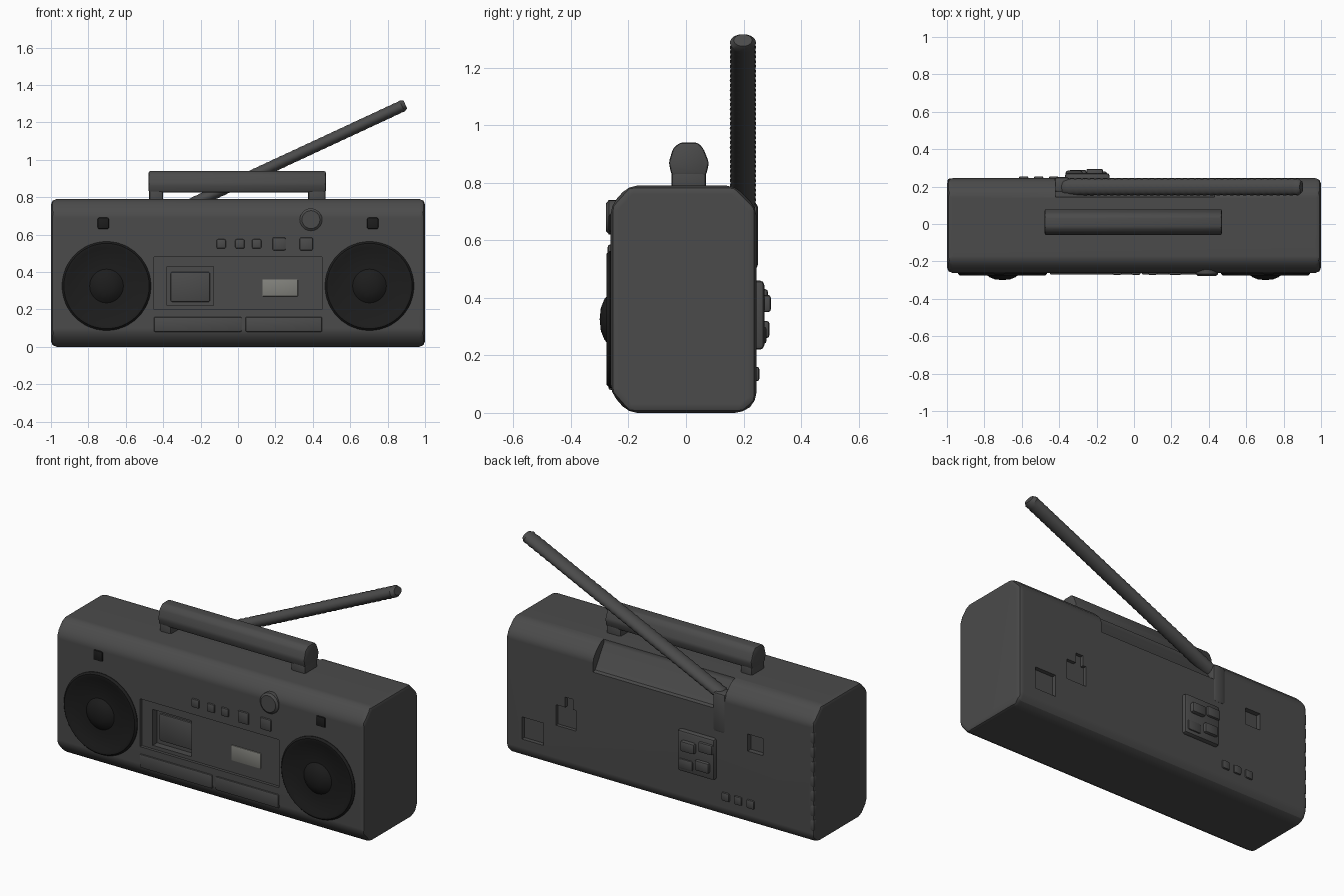
import bpy, bmesh, math
from mathutils import Vector

if "Cube" in bpy.data.objects:
    bpy.data.objects.remove(bpy.data.objects["Cube"])


def material(name, r, g, b):
    m = bpy.data.materials.new(name)
    m.diffuse_color = (r, g, b, 1)
    m.use_nodes = True
    m.node_tree.nodes["Principled BSDF"].inputs["Base Color"].default_value = m.diffuse_color
    return m


GREY = material("dark_grey", 0.07, 0.07, 0.07)
BLACK = material("black", 0.012, 0.012, 0.012)
LIGHT = material("display_grey", 0.22, 0.22, 0.20)


def finish(name, bm, mat, angle=35):
    bmesh.ops.recalc_face_normals(bm, faces=bm.faces)
    me = bpy.data.meshes.new(name)
    bm.to_mesh(me)
    bm.free()
    me.materials.append(mat)
    ob = bpy.data.objects.new(name, me)
    bpy.context.collection.objects.link(ob)
    bpy.ops.object.select_all(action='DESELECT')
    ob.select_set(True)
    bpy.context.view_layer.objects.active = ob
    bpy.ops.object.shade_smooth_by_angle(angle=math.radians(angle))
    return ob


def box(name, x, y, z, mat=GREY, bevel=0.008, segs=2):
    """Bevelled box given as (min, max) ranges."""
    bm = bmesh.new()
    bmesh.ops.create_cube(bm, size=1)
    for v in bm.verts:
        v.co = Vector([(a + b) / 2 + c * (b - a) for (a, b), c in zip((x, y, z), v.co)])
    if bevel:
        bmesh.ops.bevel(bm, geom=bm.edges[:], offset=bevel, segments=segs,
                        profile=0.5, affect='EDGES')
    return finish(name, bm, mat)


def prism(name, profile, x0, x1, bevel, mat=GREY):
    """Extrude a (y, z) profile along x with rounded edges."""
    bm = bmesh.new()
    f = bm.faces.new([bm.verts.new((x0, y, z)) for y, z in profile])
    ext = bmesh.ops.extrude_face_region(bm, geom=[f])['geom']
    for v in ext:
        if isinstance(v, bmesh.types.BMVert):
            v.co.x = x1
    if bevel:
        bmesh.ops.bevel(bm, geom=bm.edges[:], offset=bevel, segments=2,
                        profile=0.5, affect='EDGES')
    return finish(name, bm, mat)


def lathe(name, cx, cz, profile, mat, n=48):
    """Spin a (radius, y) profile about an axis along y."""
    bm = bmesh.new()
    vs = [bm.verts.new((cx + r, y, cz)) for r, y in profile]
    es = [bm.edges.new(p) for p in zip(vs, vs[1:])]
    bmesh.ops.spin(bm, geom=vs + es, cent=(cx, 0, cz), axis=(0, 1, 0),
                   angle=math.tau, steps=n, use_duplicate=False)
    bmesh.ops.remove_doubles(bm, verts=bm.verts, dist=1e-4)
    return finish(name, bm, mat)


# Main case with chamfered long edges
case = prism("case", [(-0.20, 0), (0.20, 0), (0.245, 0.04), (0.245, 0.715),
                      (0.17, 0.79), (-0.20, 0.79), (-0.262, 0.72), (-0.262, 0.07)],
             -1, 1, 0.03)

# Recesses: front panel, cassette bay, rear sockets, antenna shelf
cutters = [box("cut", x, y, z, bevel=0) for x, y, z in [
    ((-0.45, 0.45), (-0.35, -0.245), (0.20, 0.48)),
    ((0.75, 0.89), (0.22, 0.35), (0.12, 0.25)),
    ((0.54, 0.67), (0.225, 0.35), (0.26, 0.38)),
    ((0.56, 0.61), (0.225, 0.35), (0.36, 0.44)),
    ((-0.67, -0.57), (0.215, 0.35), (0.44, 0.54))]]
cutters.append(box("cut", (-0.38, -0.13), (-0.35, -0.205), (0.22, 0.43), bevel=0))
cutters.append(prism("cut", [(0.145, 0.80), (0.145, 0.765), (0.225, 0.64),
                             (0.26, 0.63), (0.26, 0.80)], -0.42, 0.43, 0))
bpy.ops.object.select_all(action='DESELECT')
bpy.context.view_layer.objects.active = case
for c in cutters:
    m = case.modifiers.new("recess", 'BOOLEAN')
    m.operation, m.solver, m.object = 'DIFFERENCE', 'EXACT', c
    bpy.ops.object.modifier_apply(modifier=m.name)
    bpy.data.objects.remove(c)
case.select_set(True)
bpy.ops.object.shade_smooth_by_angle(angle=math.radians(35))
case.modifiers.new("normals", 'WEIGHTED_NORMAL').keep_sharp = True

# Speakers with raised rim, shallow cone and dust cap; small vents above
for side, s in (("left", -1), ("right", 1)):
    lathe(f"{side}_speaker", 0.703 * s, 0.325,
          [(0.238, -0.20), (0.238, -0.265), (0.228, -0.276), (0.215, -0.276),
           (0.20, -0.268), (0.09, -0.268), (0.07, -0.284), (0.04, -0.296), (0, -0.30)], BLACK)
    box(f"{side}_tweeter", (0.72 * s - 0.03, 0.72 * s + 0.03), (-0.27, -0.25), (0.63, 0.69), BLACK)

# Control buttons and tuning knob
for i, x in enumerate((-0.09, 0.01, 0.10, 0.22, 0.365)):
    w = 0.035 if i > 2 else 0.025
    box(f"button_{i + 1}", (x - w, x + w), (-0.272, -0.24), (0.55 - w, 0.55 + w), GREY)
lathe("tuning_knob", 0.39, 0.68, [(0.06, -0.23), (0.06, -0.268), (0.048, -0.278), (0, -0.278)], GREY, 24)

# Cassette door frame, display, lower panels
box("cassette_door", (-0.36, -0.15), (-0.215, -0.19), (0.24, 0.40), GREY)
box("display", (0.13, 0.32), (-0.250, -0.235), (0.27, 0.36), LIGHT, 0.003)
box("lower_panel_left", (-0.45, 0.02), (-0.27, -0.24), (0.08, 0.16))
box("lower_panel_right", (0.04, 0.45), (-0.27, -0.24), (0.08, 0.16))

# Carry handle: rounded grip on two posts
prism("handle_grip", [(-0.05, 0.825), (0.07, 0.825), (0.08, 0.87), (0.06, 0.92),
                      (0.04, 0.94), (-0.02, 0.94), (-0.045, 0.92), (-0.06, 0.87)],
      -0.478, 0.47, 0.01)
for side, x0, x1 in (("left", -0.475, -0.40), ("right", 0.375, 0.468)):
    box(f"handle_post_{side}", (x0, x1), (-0.05, 0.07), (0.76, 0.86), GREY, 0.012)

# Telescopic antenna: ribbed oval rod leaning to the right
a, b = Vector((-0.385, 0.198, 0.70)), Vector((0.895, 0.198, 1.295))
d = (b - a).normalized()
side, up = Vector((0, 1, 0)), Vector((-d.z, 0, d.x))
bm = bmesh.new()
RINGS, N, prev = 72, 14, None
for i in range(RINGS + 1):
    c = a.lerp(b, i / RINGS)
    k = 0.7 if i in (0, RINGS) else (1.0 if i % 2 else 0.93)
    ring = [bm.verts.new(c + side * (0.046 * k * math.cos(t)) + up * (0.033 * k * math.sin(t)))
            for t in (math.tau * j / N for j in range(N))]
    if prev:
        for j in range(N):
            bm.faces.new((prev[j], prev[(j + 1) % N], ring[(j + 1) % N], ring[j]))
    else:
        bm.faces.new(ring)
    prev = ring
bm.faces.new(prev)
finish("antenna", bm, GREY)
box("antenna_bracket", (-0.425, -0.345), (0.17, 0.25), (0.50, 0.73), GREY, 0.015)

# Rear details: textured port block and three small sockets
box("rear_block", (-0.37, -0.13), (0.22, 0.272), (0.22, 0.46), GREY, 0.015)
for i, (x, z, h) in enumerate(((-0.32, 0.40, 0.285), (-0.21, 0.38, 0.295),
                               (-0.30, 0.29, 0.29), (-0.19, 0.27, 0.28))):
    box(f"rear_block_rib_{i + 1}", (x - 0.045, x + 0.045), (0.25, h), (z - 0.03, z + 0.03), GREY, 0.01)
for i in range(3):
    x = -0.43 - 0.08 * i
    box(f"rear_socket_{i + 1}", (x - 0.025, x + 0.025), (0.23, 0.255), (0.11, 0.16))

# Ridged rear-left edge
for i in range(7):
    z = 0.08 + 0.085 * i
    box(f"edge_rib_{i + 1}", (-0.998, -0.95), (0.19, 0.243), (z, z + 0.07), GREY, 0.012)
